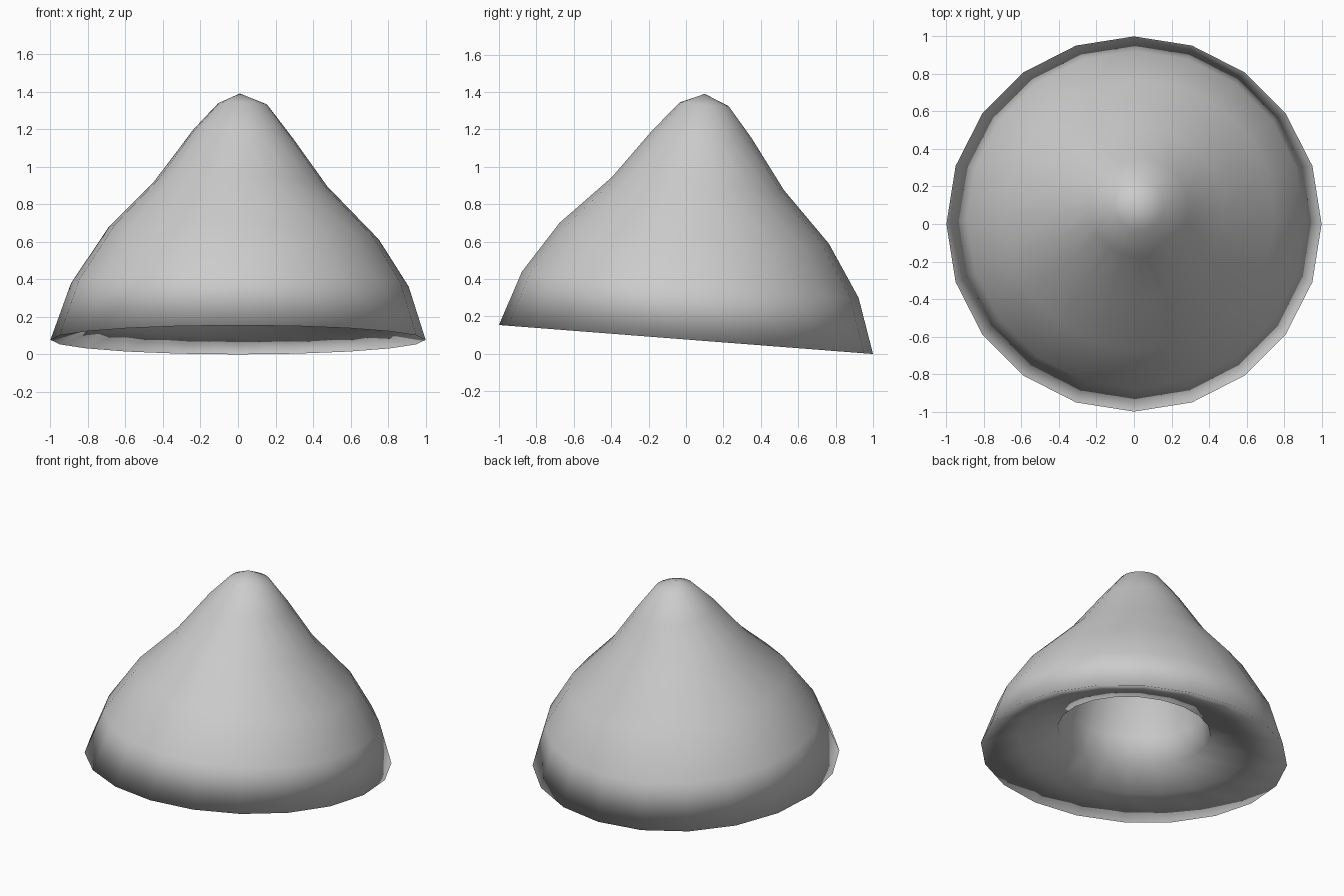
import bpy, bmesh, math

if "Cube" in bpy.data.objects:
    bpy.data.objects.remove(bpy.data.objects["Cube"])

SIDES = 20
LEAN = 0.0775  # whole cap leans gently towards the back

# ring: radius, x offset, height at the axis, sideways slope
OUTER = [
    (1.00, 0.00, 0.077, 0.00),
    (0.90, 0.01, 0.37, -0.01),
    (0.72, 0.03, 0.645, -0.045),
    (0.46, 0.015, 0.91, -0.03),
    (0.265, 0.03, 1.175, -0.10),
    (0.13, 0.025, 1.335, -0.03),
]
# shallow conical underside, then the central hollow
INNER = [
    (0.75, 0.00, 0.16, 0.0),
    (0.50, 0.01, 0.24, 0.0),
    (0.46, 0.01, 0.42, 0.0),
    (0.41, 0.01, 0.64, 0.0),
    (0.31, 0.01, 0.84, 0.0),
    (0.16, 0.01, 1.05, 0.0),
]

bm = bmesh.new()


def add_ring(radius, cx, cz, slope):
    cy = LEAN * (cz - 0.077)
    ring = []
    for i in range(SIDES):
        a = 2 * math.pi * i / SIDES
        x, y = radius * math.cos(a), radius * math.sin(a)
        ring.append(bm.verts.new((cx + x, cy + y, cz - LEAN * y + slope * x)))
    return ring


def close_ring(ring, tip):
    v = bm.verts.new(tip)
    for i in range(SIDES):
        bm.faces.new((ring[i], ring[(i + 1) % SIDES], v))


# one continuous skin from the peak, round the rim and into the hollow
rings = [add_ring(*r) for r in reversed(OUTER)] + [add_ring(*r) for r in INNER]
for a, b in zip(rings, rings[1:]):
    for i in range(SIDES):
        j = (i + 1) % SIDES
        bm.faces.new((a[i], a[j], b[j], b[i]))
close_ring(rings[0], (0.01, 0.10, 1.39))
close_ring(rings[-1], (0.01, 0.08, 1.13))

bmesh.ops.recalc_face_normals(bm, faces=bm.faces)
for f in bm.faces:
    f.smooth = True

mesh = bpy.data.meshes.new("cone_cap")
bm.to_mesh(mesh)
bm.free()
cap = bpy.data.objects.new("cone_cap", mesh)
bpy.context.collection.objects.link(cap)
